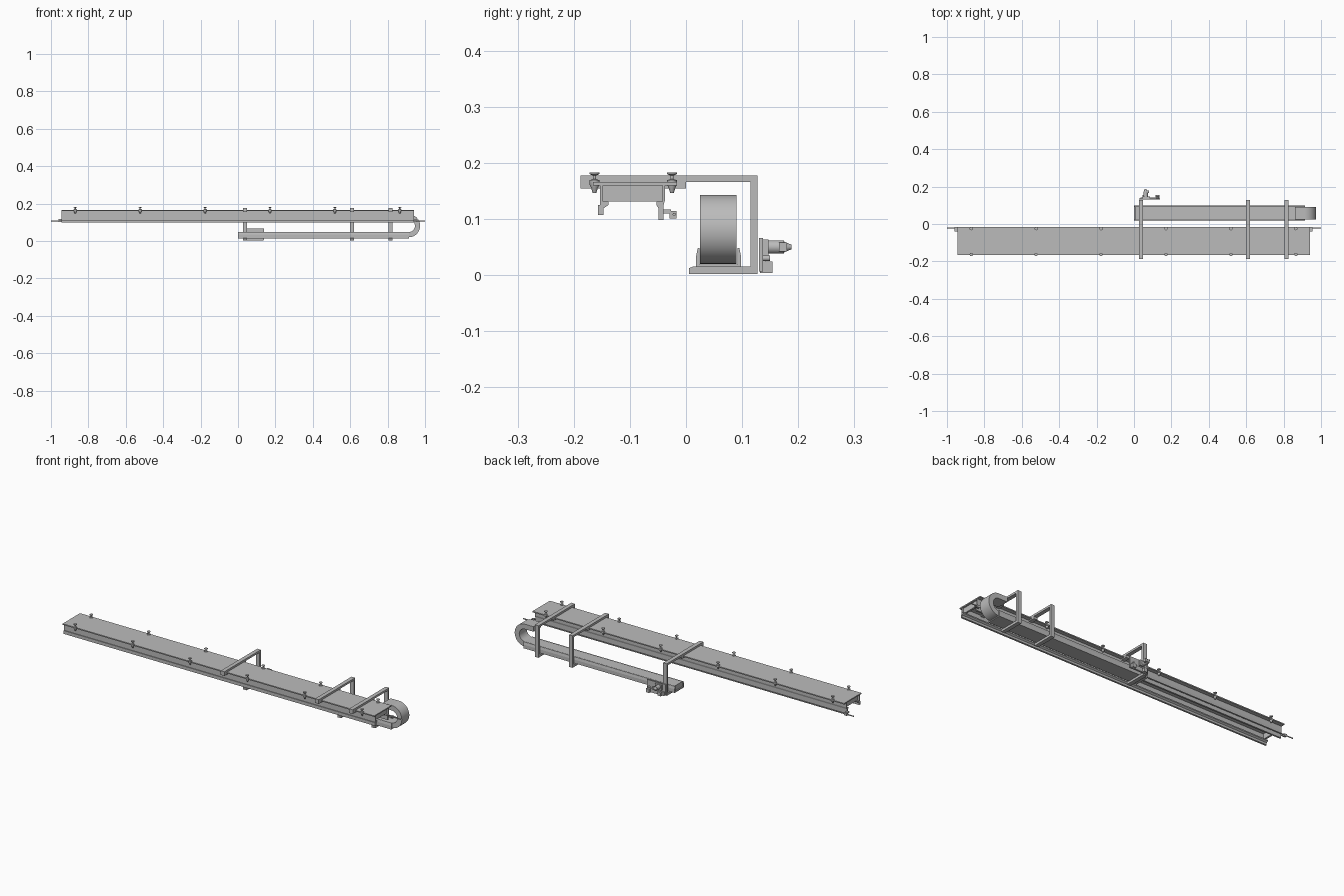
import bpy, bmesh, math
from mathutils import Matrix, Vector

cube = bpy.data.objects.get("Cube")
if cube:
    bpy.data.objects.remove(cube)

steel = bpy.data.materials.new("grey_steel")
steel.use_nodes = True
steel.diffuse_color = (0.5, 0.5, 0.5, 1)
steel.node_tree.nodes["Principled BSDF"].inputs["Base Color"].default_value = (0.5, 0.5, 0.5, 1)


def finish(name, bm, smooth=False):
    bmesh.ops.recalc_face_normals(bm, faces=bm.faces)
    mesh = bpy.data.meshes.new(name)
    bm.to_mesh(mesh)
    bm.free()
    mesh.materials.append(steel)
    ob = bpy.data.objects.new(name, mesh)
    bpy.context.collection.objects.link(ob)
    if smooth:
        bpy.ops.object.select_all(action='DESELECT')
        ob.select_set(True)
        bpy.context.view_layer.objects.active = ob
        bpy.ops.object.shade_smooth_by_angle(angle=math.radians(35))
    return ob


def box(name, x, y, z):
    bm = bmesh.new()
    bmesh.ops.create_cube(bm, size=1)
    for v in bm.verts:
        v.co = [a + (b - a) * (c + 0.5) for (a, b), c in zip((x, y, z), v.co)]
    return finish(name, bm)


def extrude(name, points, axis, a, b, smooth=False):
    """Extrude a closed outline along x (points are y, z) or y (points are x, z)."""
    bm = bmesh.new()
    verts = [bm.verts.new((a, p, q) if axis == 'x' else (p, a, q)) for p, q in points]
    face = bm.faces.new(verts)
    ext = bmesh.ops.extrude_face_region(bm, geom=[face])["geom"]
    step = Vector((b - a, 0, 0) if axis == 'x' else (0, b - a, 0))
    bmesh.ops.translate(bm, vec=step, verts=[g for g in ext if isinstance(g, bmesh.types.BMVert)])
    return finish(name, bm, smooth)


def cylinder(name, centre, radius, depth, axis, sides=20, tip=None):
    bm = bmesh.new()
    rot = Matrix.Rotation(math.pi / 2, 4, 'Y') if axis == 'x' else Matrix.Rotation(-math.pi / 2, 4, 'X')
    bmesh.ops.create_cone(bm, cap_ends=True, segments=sides, radius1=radius,
                          radius2=radius if tip is None else tip, depth=depth,
                          matrix=Matrix.Translation(centre) @ rot)
    return finish(name, bm, True)


def lathe(name, profile, x, y, sides=12):
    bm = bmesh.new()
    verts = [bm.verts.new((x + r, y, z)) for r, z in profile]
    edges = [bm.edges.new(p) for p in zip(verts, verts[1:])]
    bmesh.ops.spin(bm, geom=verts + edges, cent=(x, y, 0), axis=(0, 0, 1),
                   angle=math.tau, steps=sides, use_duplicate=False)
    bmesh.ops.remove_doubles(bm, verts=bm.verts, dist=0.0001)
    return finish(name, bm, True)


# Long upper beam: a top plate over a hollow channel with stepped feet
X0, X1 = -0.945, 0.94
box("top_plate", (X0, X1), (-0.166, -0.016), (0.16, 0.166))
extrude("front_web", [(-0.153, 0.161), (-0.153, 0.125), (-0.157, 0.125), (-0.157, 0.107),
                      (-0.147, 0.107), (-0.147, 0.119), (-0.138, 0.125), (-0.138, 0.131),
                      (-0.148, 0.131), (-0.148, 0.161)], 'x', X0, X1)
extrude("back_web", [(-0.037, 0.161), (-0.037, 0.135), (-0.040, 0.125), (-0.040, 0.098),
                     (-0.049, 0.098), (-0.049, 0.119), (-0.053, 0.125), (-0.053, 0.131),
                     (-0.042, 0.131), (-0.042, 0.161)], 'x', X0, X1)
for name, x in (("right_end_brace", X0 + 0.01), ("left_end_brace", X1 - 0.02)):
    box(name, (x, x + 0.01), (-0.15, -0.04), (0.131, 0.161))

# Guide rod under the beam, with a bracket at each end
cylinder("guide_rod", (0, -0.021, 0.108), 0.003, 2.0, 'x', 10)
for name, x in (("right_rod_bracket", X0 - 0.015), ("left_rod_bracket", X1)):
    box(name + "_foot", (x, x + 0.015), (-0.041, -0.027), (0.11, 0.117))
    box(name, (x, x + 0.015), (-0.029, -0.017), (0.101, 0.114))

# Hanger bolts along both plate edges
bolt = [(0, 0.183), (0.009, 0.183), (0.009, 0.180), (0.003, 0.177), (0.003, 0.171),
        (0.009, 0.169), (0.009, 0.162), (0.006, 0.155), (0.003, 0.146), (0, 0.146)]
for i in range(6):
    for side, y in (("front", -0.163), ("back", -0.025)):
        lathe(f"{side}_bolt_{i + 1}", bolt, -0.87 + i * 0.347, y)

# Hanging support frames
for i, x in enumerate((0.038, 0.609, 0.815)):
    span = (x - 0.011, x + 0.011)
    extrude(f"support_frame_{i + 1}", [(-0.188, 0.177), (0.127, 0.177), (0.127, 0.002),
                                       (0.005, 0.002), (0.005, 0.012), (0.012, 0.015),
                                       (0.115, 0.015), (0.115, 0.166), (-0.188, 0.166)], 'x', *span)
    box(f"clamp_bar_{i + 1}", span, (-0.188, 0.0), (0.154, 0.166))

# Lower guide tray
T0, T1 = 0.0, 0.915
box("tray_floor", (T0, T1), (0.018, 0.098), (0.014, 0.019))
for side, s in (("front", -1), ("back", 1)):
    wall = [(0.058 + s * d, z) for d, z in
            ((0.040, 0.014), (0.040, 0.034), (0.037, 0.048), (0.034, 0.048), (0.034, 0.014))]
    extrude(side + "_tray_wall", wall, 'x', T0, T1)

# Cable carrier: flat lower run, half-round turn and short upper run
C, CZ, R, r = 0.912, 0.0815, 0.0615, 0.034
arc = [(math.sin(a), -math.cos(a)) for a in (math.pi * k / 24 for k in range(25))]
outline = [(0.005, CZ - R)] + [(C + R * s, CZ + R * c) for s, c in arc] + [(0.86, CZ + R)]
outline += [(0.86, CZ + r)] + [(C + r * s, CZ + r * c) for s, c in reversed(arc)] + [(0.005, CZ - r)]
extrude("cable_carrier", outline, 'y', 0.025, 0.09, True)

# Drive unit behind the tray
box("drive_plate", (0.028, 0.14), (0.130, 0.137), (0.006, 0.066))
box("drive_block", (0.045, 0.085), (0.135, 0.147), (0.034, 0.063))
cylinder("motor", (0.062, 0.157, 0.05), 0.012, 0.036, 'y')
cylinder("motor_cap", (0.062, 0.181, 0.05), 0.010, 0.014, 'y', tip=0.004)
box("terminal_box", (0.066, 0.08), (0.166, 0.18), (0.042, 0.058))
box("lower_bracket", (0.035, 0.135), (0.132, 0.142), (0.004, 0.026))
for i, x in enumerate((0.045, 0.115)):
    box(f"mount_block_{i + 1}", (x, x + 0.02), (0.14, 0.154), (0.004, 0.024))
    cylinder(f"drive_roller_{i + 1}", (x + 0.01, 0.141, 0.03), 0.005, 0.018, 'y', 12)
